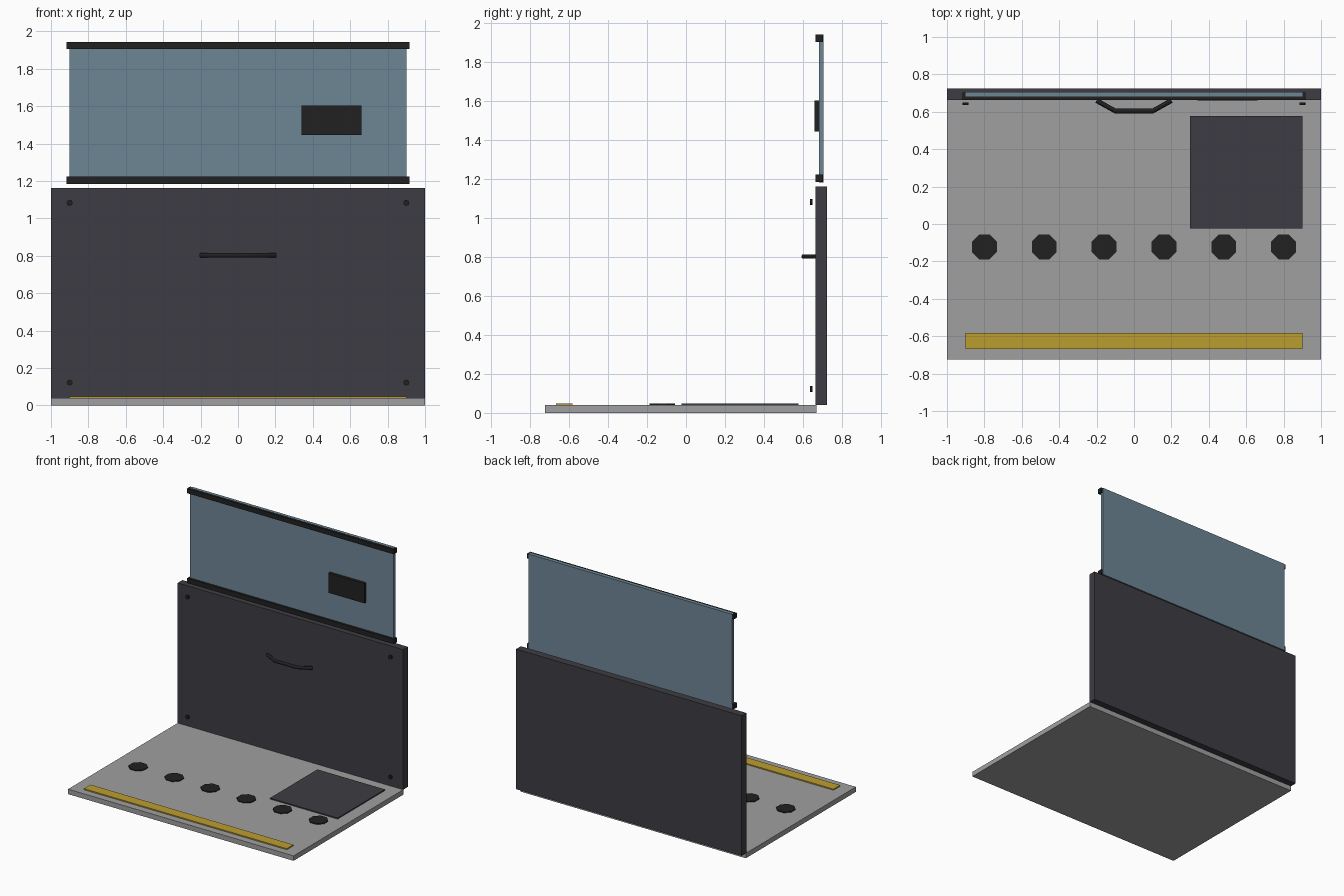
import bpy
import math
from mathutils import Vector

cube = bpy.data.objects.get("Cube")
if cube:
    bpy.data.objects.remove(cube, do_unlink=True)


def material(name, rgb):
    m = bpy.data.materials.new(name)
    m.use_nodes = True
    colour = (*rgb, 1)
    m.diffuse_color = colour
    m.node_tree.nodes["Principled BSDF"].inputs["Base Color"].default_value = colour
    return m


GREY = material("light grey", (0.35, 0.35, 0.35))
CHARCOAL = material("charcoal", (0.048, 0.045, 0.056))
BLACK = material("black", (0.015, 0.015, 0.015))
YELLOW = material("mustard yellow", (0.50, 0.34, 0.03))
GLASS = material("blue glass", (0.155, 0.24, 0.30))


def finish(name, mat):
    ob = bpy.context.object
    ob.name = name
    ob.data.materials.append(mat)
    return ob


def box(name, x, y, z, mat):
    """Box given by its (low, high) range on each axis."""
    lo, hi = Vector((x[0], y[0], z[0])), Vector((x[1], y[1], z[1]))
    bpy.ops.mesh.primitive_cube_add(size=1, location=(lo + hi) / 2)
    ob = finish(name, mat)
    ob.scale = hi - lo
    bpy.ops.object.transform_apply(location=False, rotation=False, scale=True)
    return ob


def disc(name, centre, radius, depth, mat, rotation):
    bpy.ops.mesh.primitive_cylinder_add(vertices=8, radius=radius, depth=depth,
                                        location=centre, rotation=rotation)
    return finish(name, mat)


# Base slab and the upright panel behind it
box("base_slab", (-1, 1), (-0.724, 0.67), (0, 0.04), GREY)
box("upright_panel", (-1, 1), (0.664, 0.724), (0.04, 1.163), CHARCOAL)

# Flat markings on the base
box("floor_pad", (0.3, 0.9), (-0.023, 0.577), (0.04, 0.049), CHARCOAL)
box("front_strip", (-0.9, 0.9), (-0.667, -0.583), (0.04, 0.049), YELLOW)
for i in range(6):
    disc(f"floor_disc_{i + 1}", (-0.8 + 0.32 * i, -0.122, 0.0435), 0.072, 0.007,
         BLACK, (0, 0, math.pi / 8))

# Studs near the panel corners
for side, x in (("left", 0.9), ("right", -0.9)):
    for level, z in (("lower", 0.122), ("upper", 1.083)):
        disc(f"{level}_{side}_stud", (x, 0.644, z), 0.016, 0.013,
             BLACK, (math.pi / 2, 0, 0))

# Bent bar handle
curve = bpy.data.curves.new("handle", "CURVE")
curve.dimensions = "3D"
curve.bevel_depth = 0.013
curve.bevel_resolution = 1
curve.use_fill_caps = True
path = [(-0.2, 0.66), (-0.1, 0.604), (0.1, 0.604), (0.2, 0.66)]
spline = curve.splines.new("POLY")
spline.points.add(len(path) - 1)
for point, (x, y) in zip(spline.points, path):
    point.co = (x, y, 0.803, 1)
handle = bpy.data.objects.new("handle", curve)
bpy.context.collection.objects.link(handle)
curve.materials.append(BLACK)

# Glass pane with rails and a small plate
box("glass_pane", (-0.902, 0.902), (0.682, 0.706), (1.184, 1.944), GLASS)
for name, z in (("lower_rail", 1.185), ("upper_rail", 1.905)):
    box(name, (-0.917, 0.917), (0.664, 0.704), (z, z + 0.038), BLACK)
box("control_plate", (0.34, 0.66), (0.659, 0.682), (1.445, 1.603), BLACK)
